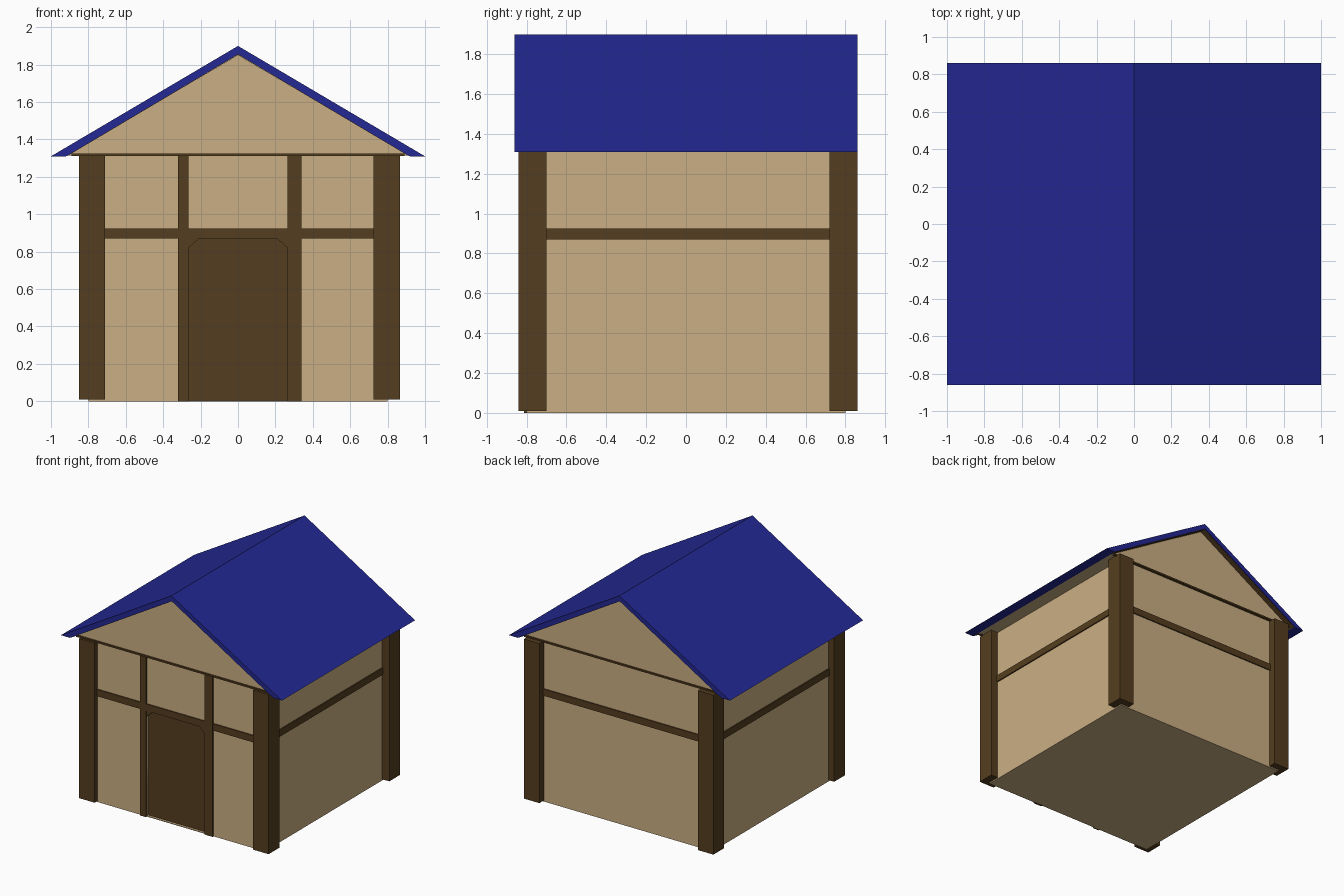
import bpy, bmesh

if "Cube" in bpy.data.objects:
    bpy.data.objects.remove(bpy.data.objects["Cube"])

def material(name, rgb):
    m = bpy.data.materials.new(name)
    m.diffuse_color = (*rgb, 1)
    m.use_nodes = True
    m.node_tree.nodes["Principled BSDF"].inputs["Base Color"].default_value = m.diffuse_color
    return m

TAN = material("plaster", (0.60, 0.43, 0.23))
BROWN = material("timber", (0.09, 0.048, 0.014))
BLUE = material("roof_blue", (0.017, 0.021, 0.29))

def prism(name, profile, y0, y1, mat):
    """Extrude an x-z outline from y0 to y1."""
    bm = bmesh.new()
    face = bm.faces.new([bm.verts.new((x, y0, z)) for x, z in profile])
    ext = bmesh.ops.extrude_face_region(bm, geom=[face])["geom"]
    verts = [v for v in ext if isinstance(v, bmesh.types.BMVert)]
    bmesh.ops.translate(bm, vec=(0, y1 - y0, 0), verts=verts)
    bmesh.ops.recalc_face_normals(bm, faces=bm.faces)
    me = bpy.data.meshes.new(name)
    bm.to_mesh(me)
    bm.free()
    me.materials.append(mat)
    ob = bpy.data.objects.new(name, me)
    bpy.context.collection.objects.link(ob)
    return ob

def box(name, x, y, z, mat):
    return prism(name, [(x[0], z[0]), (x[1], z[0]), (x[1], z[1]), (x[0], z[1])], *y, mat)

# Walls with a shallow door recess
walls = box("walls", (-0.8, 0.8), (-0.8, 0.8), (0, 1.32), TAN)
cutter = box("door_cutter", (-0.265, 0.265), (-0.9, -0.77), (0.005, 0.87), TAN)
cutter.hide_render = True
cutter.hide_viewport = True
cut = walls.modifiers.new("door_recess", 'BOOLEAN')
cut.operation = 'DIFFERENCE'
cut.object = cutter

# Door with clipped top corners, and brown corner fillets
prism("door", [(-0.265, 0.005), (0.265, 0.005), (0.265, 0.82), (0.21, 0.87),
               (-0.21, 0.87), (-0.265, 0.82)], -0.78, -0.765, BROWN)
for s, side in ((-1, "left"), (1, "right")):
    prism(f"door_corner_{side}", [(s * 0.265, 0.82), (s * 0.265, 0.87), (s * 0.21, 0.87)],
          -0.805, -0.77, BROWN)

# Corner posts
for xn, x in (("left", (-0.85, -0.71)), ("right", (0.725, 0.865))):
    for yn, y in (("front", (-0.84, -0.70)), ("back", (0.72, 0.86))):
        box(f"{yn}_{xn}_post", x, y, (0.01, 1.315), BROWN)

# Horizontal rails around the walls
rail = (0.87, 0.925)
for s, yn, xn in ((-1, "front", "left"), (1, "back", "right")):
    a, b = sorted((s * 0.79, s * 0.81))
    box(f"{yn}_rail", (-0.72, 0.73), (a, b), rail, BROWN)
    box(f"{xn}_rail", (a, b), (-0.71, 0.73), rail, BROWN)

# Door uprights: wide enough at the right to match the offset frame
box("left_door_upright", (-0.32, -0.265), (-0.812, -0.79), (0, 1.315), BROWN)
box("right_door_upright", (0.265, 0.34), (-0.812, -0.79), (0, 1.315), BROWN)

# Gable block, timber lips and linings, roof
prism("gable", [(-0.91, 1.315), (0.91, 1.315), (0, 1.852)], -0.81, 0.81, TAN)
for s, yn in ((-1, "front"), (1, "back")):
    a, b = sorted((s * 0.80, s * 0.855))
    prism(f"{yn}_gable_lining", [(0.92, 1.312), (0, 1.858), (-0.92, 1.312),
                                 (-0.912, 1.312), (0, 1.853), (0.912, 1.312)], a, b, BROWN)
    a, b = sorted((s * 0.80, s * 0.822))
    box(f"{yn}_gable_lip", (-0.89, 0.89), (a, b), (1.312, 1.325), BROWN)
prism("roof", [(1, 1.31), (0, 1.9), (-1, 1.31), (-0.92, 1.31), (0, 1.857), (0.92, 1.31)],
      -0.86, 0.86, BLUE)
